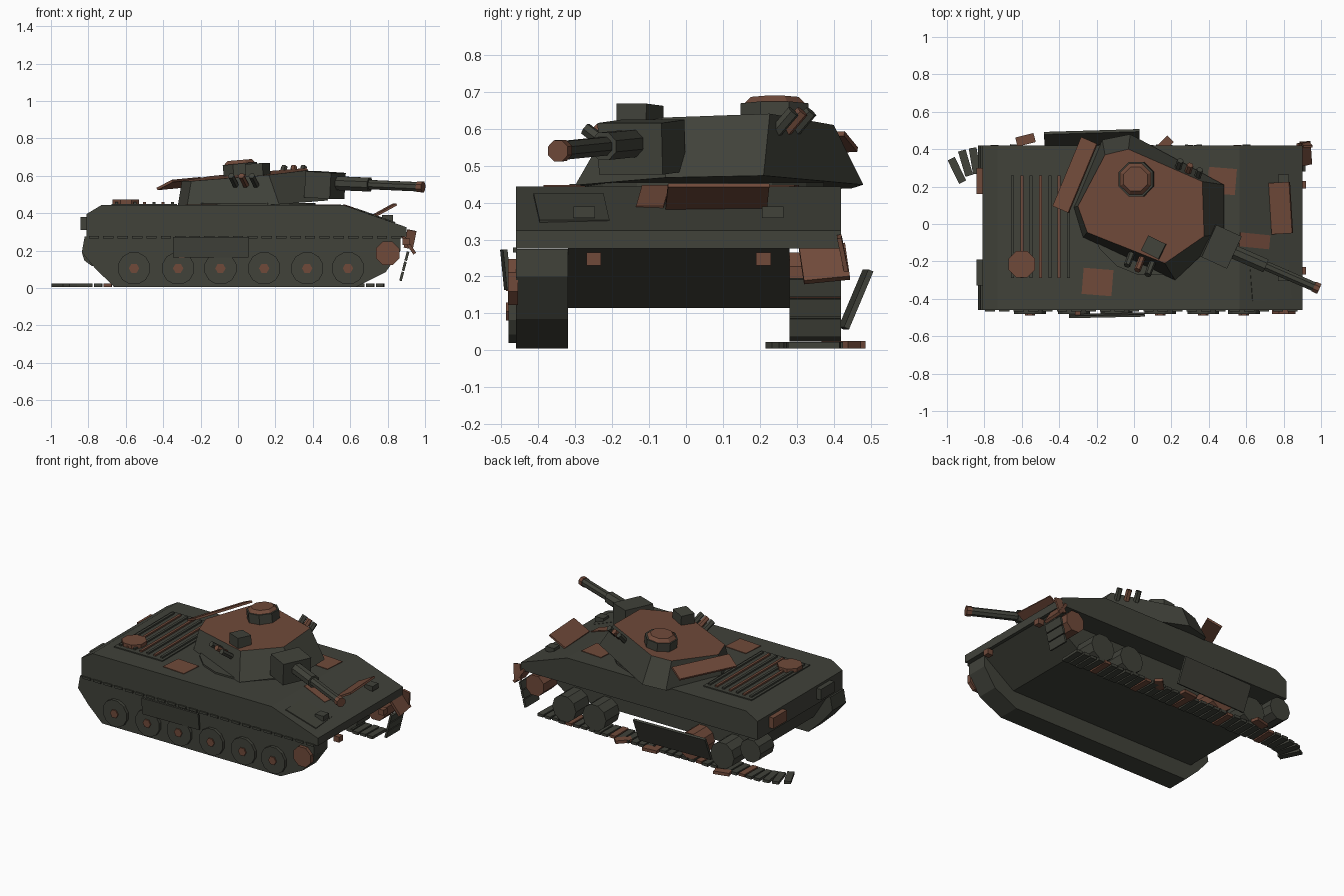
import bpy, bmesh, math, random
from mathutils import Vector, Euler

cube = bpy.data.objects.get("Cube")
if cube:
    bpy.data.objects.remove(cube, do_unlink=True)
random.seed(4)


def material(name, colour):
    m = bpy.data.materials.new(name)
    m.use_nodes = True
    m.diffuse_color = (*colour, 1)
    m.node_tree.nodes["Principled BSDF"].inputs["Base Color"].default_value = (*colour, 1)
    return m


GREY = material("charred grey", (0.052, 0.054, 0.042))
RUST = material("rust brown", (0.162, 0.068, 0.042))


def finish(name, bm, *mats):
    bmesh.ops.recalc_face_normals(bm, faces=bm.faces)
    me = bpy.data.meshes.new(name)
    bm.to_mesh(me)
    bm.free()
    for m in mats:
        me.materials.append(m)
    ob = bpy.data.objects.new(name, me)
    bpy.context.collection.objects.link(ob)
    return ob


def box(name, loc, size, mat=GREY, rot=(0, 0, 0)):
    bm = bmesh.new()
    bmesh.ops.create_cube(bm, size=1)
    bmesh.ops.scale(bm, vec=size, verts=bm.verts)
    ob = finish(name, bm, mat)
    ob.location, ob.rotation_euler = loc, rot
    return ob


def rod(name, a, b, r, mat=GREY, sides=8, r2=None):
    # cylinder or cone frustum between two points
    a, b = Vector(a), Vector(b)
    bm = bmesh.new()
    bmesh.ops.create_cone(bm, cap_ends=True, segments=sides, radius1=r,
                          radius2=r if r2 is None else r2, depth=(b - a).length)
    bmesh.ops.rotate(bm, matrix=Euler((0, 0, math.pi / sides)).to_matrix(), verts=bm.verts)
    ob = finish(name, bm, mat)
    ob.location = (a + b) / 2
    ob.rotation_euler = (b - a).to_track_quat("Z", "Y").to_euler()
    return ob


def loft(name, lower, upper, *mats):
    # solid between two matching rings; the upper cap takes the last material
    bm = bmesh.new()
    lo, up = ([bm.verts.new(p) for p in ring] for ring in (lower, upper))
    n = len(lo)
    bm.faces.new(lo)
    bm.faces.new(up).material_index = len(mats) - 1
    for i in range(n):
        j = (i + 1) % n
        bm.faces.new((lo[i], lo[j], up[j], up[i]))
    return finish(name, bm, *mats)


def slab(name, profile, y0, y1, mat=GREY):
    return loft(name, [(x, y0, z) for x, z in profile], [(x, y1, z) for x, z in profile], mat)


# Hull and running gear block on the intact side
slab("upper_hull", [(-.81, .275), (-.81, .395), (-.73, .443), (.565, .443), (.9, .325), (.9, .275)], -.46, .42)
slab("lower_hull", [(-.8, .276), (-.7, .115), (.65, .115), (.88, .276)], -.32, .28)
slab("intact_track", [(-.82, .274), (-.835, .19), (-.76, .1), (-.66, .005), (.63, .005),
                      (.79, .085), (.87, .2), (.87, .274)], -.46, -.32)
for i in range(22):
    box("upper_track_link", (-.77 + i * .077, -.463, .272), (.055, .012, .014))

# Wheels: full set on the intact side, some lost on the broken side
wheel_xs = (-.556, -.32, -.094, .14, .37, .588)
for i, x in enumerate(wheel_xs):
    rod("road_wheel", (x, -.455, .105), (x, -.48, .105), .088, sides=12)
    rod("wheel_hub", (x, -.475, .105), (x, -.488, .105), .028, RUST, 6)
    if i not in (2, 3):
        rod("bare_road_wheel", (x, .28, .105), (x, .42, .105), .086, RUST if i == 1 else GREY, 10)
rod("drive_sprocket", (.8, -.455, .185), (.8, -.482, .185), .068, RUST)
rod("bare_drive_sprocket", (.8, .28, .2), (.8, .42, .2), .07, RUST)
rod("bare_idler", (-.76, .28, .19), (-.76, .42, .19), .075, GREY, 10)

# Side skirts, one loose and one hanging
box("loose_skirt", (-.145, -.488, .218), (.405, .012, .11), GREY, (.1, 0, .02))
box("hanging_skirt", (-.225, .46, .138), (.51, .015, .17), GREY, (-.4, 0, .03))
box("skirt_bracket", (-.3, -.474, .2), (.03, .026, .08), RUST)

# Thrown track lying on the ground
x, y, turn = .76, .35, 0.0
i = 0
while x > -.99:
    rusty = i % 6 == 4 or x < -.95
    box("ground_track_link", (x, y + random.uniform(-.006, .006), .014), (.042, .14, .018),
        RUST if rusty else GREY, (0, 0, turn + random.uniform(-.04, .04)))
    if x < -.78:
        turn = min(turn + .16, .5)
    x -= .052 * math.cos(turn)
    y -= .062 * math.sin(turn)
    i += 1

# Torn track hanging at the front, with the bent fender
for t in range(3):
    box("hanging_track_link", (.875 + t * .014, .35, .062 + t * .054), (.014, .14, .05), GREY, (0, .26, 0))
box("bent_fender", (.91, .375, .235), (.018, .125, .11), RUST, (.12, -.6, 0))
box("fender_corner", (.92, .425, .26), (.05, .012, .1), RUST, (.2, .2, 0))

# Ground debris
for dx, dy, a in ((-.58, .45, .25), (.16, .42, .8), (-.05, .43, .1)):
    box("debris", (dx, dy, .015), (.1, .05, .02), RUST, (0, 0, a))

# Hull fittings
for y in (-.25, .21):
    box("tow_hook", (.9, y, .247), (.04, .04, .036), RUST)
for y in (-.275, .235):
    box("headlamp", (.8, y, .374), (.06, .058, .032))
box("rear_box_rusty", (-.825, .23, .345), (.035, .14, .07), RUST)
box("rear_box", (-.825, -.26, .345), (.035, .14, .07))
box("grille_base", (-.5, -.015, .445), (.35, .6, .01))
for k in range(7):
    box("grille_slat", (-.65 + k * .05, -.015, .453), (.016, .55, .014), RUST if k % 2 else GREY)
rod("engine_cap", (-.6, -.215, .446), (-.6, -.215, .474), .077, RUST)
rod("turret_ring", (.09, .05, .44), (.09, .05, .454), .33, GREY, 16)
box("scorched_patch", (-.195, -.31, .444), (.16, .14, .006), RUST, (0, 0, -.08))
box("scorched_patch", (.47, .23, .444), (.15, .14, .006), RUST, (0, 0, -.08))
slope = math.atan2(.118, .335)
box("scorched_patch", (.645, -.09, .416), (.17, .075, .006), RUST, (0, slope, -.1))
box("drivers_hatch", (.73, -.31, .386), (.22, .19, .006), GREY, (0, slope, .08))
box("torn_plate", (.785, .085, .417), (.125, .275, .012), RUST, (0, -.5, .06))

# Turret: tilted, turned, with a burnt roof
base = [(-.02, .48), (.48, .21), (.48, -.055), (.22, -.3), (-.275, -.075), (-.325, .09), (-.17, .45)]
roof = [(-.03, .4), (.365, .227), (.375, -.065), (.165, -.21), (-.25, -.045), (-.3, .095), (-.155, .37)]


def roof_z(x, y):
    return .597 + .095 * x + .04 * y


loft("turret", [(x, y, .44 + .06 * x + .02 * y) for x, y in base],
     [(x, y, roof_z(x, y)) for x, y in roof], GREY, RUST)
tilt = (.04, -.095, 0)
rod("cupola", (.017, .24, .595), (.01, .24, .665), .1)
rod("cupola_lid", (.01, .24, .66), (.008, .24, .684), .095, RUST, 8, .07)
box("sight_box", (.105, -.125, .63), (.105, .09, .07), GREY, (0, -.06, -.46))
box("blown_turret_plate", (-.315, .262, .558), (.1, .4, .014), RUST, (.04, -.45, -.41))

# Smoke launchers, three on each side with a rusty middle one
for cx, cy, cz, axis, row in ((.03, -.215, .575, (-.025, -.065, .05), (.055, -.025)),
                              (.29, .285, .612, (.02, .06, .07), (.052, -.024))):
    for k in (-1, 0, 1):
        c = Vector((cx + k * row[0], cy + k * row[1], cz))
        half = Vector(axis) / 2
        rod("smoke_launcher", c - half, c + half, .018, RUST if k == 0 else GREY, 6)

# Gun
root, tip = Vector((.42, -.1, .565)), Vector((.99, -.347, .54))


def along(t):
    return root.lerp(tip, t)


box("mantlet", (.465, -.12, .55), (.15, .19, .14), GREY, (0, .06, -.43))
rod("gun_sleeve", along(.15), along(.5), .04)
rod("gun_barrel", along(.45), along(.97), .027)
rod("muzzle", along(.95), tip, .031, RUST)
